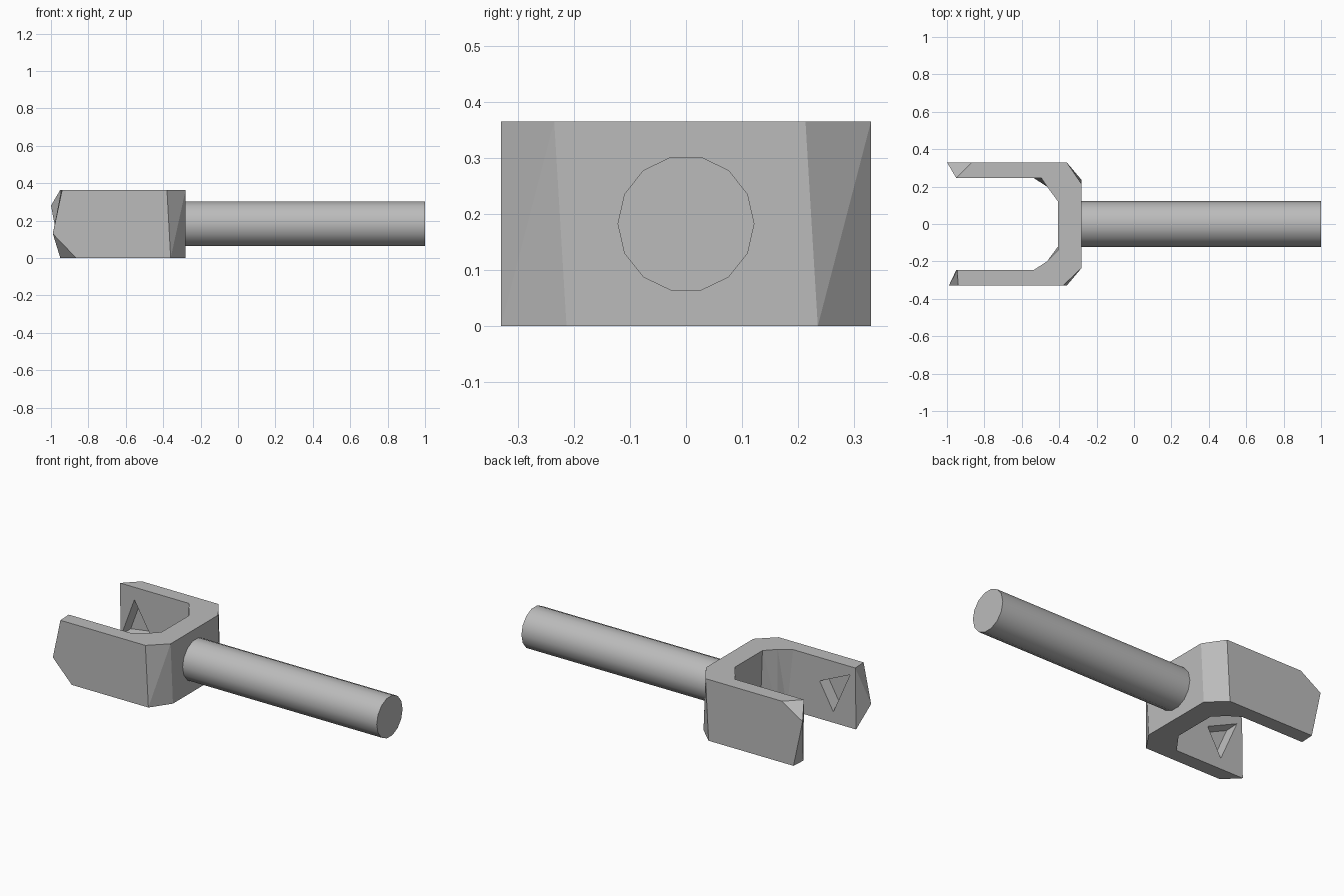
import bpy, bmesh
from math import pi
from mathutils import Matrix, Vector

cube = bpy.data.objects.get("Cube")
if cube:
    bpy.data.objects.remove(cube, do_unlink=True)

HEIGHT = 0.365
MID = HEIGHT / 2

steel = bpy.data.materials.new("grey_steel")
steel.use_nodes = True
colour = (0.5, 0.5, 0.5, 1)
steel.diffuse_color = colour
steel.node_tree.nodes["Principled BSDF"].inputs["Base Color"].default_value = colour


def make_object(name, bm):
    bmesh.ops.recalc_face_normals(bm, faces=bm.faces[:])
    mesh = bpy.data.meshes.new(name)
    bm.to_mesh(mesh)
    bm.free()
    mesh.materials.append(steel)
    obj = bpy.data.objects.new(name, mesh)
    bpy.context.collection.objects.link(obj)
    return obj


# Half of the yoke: outline from the outer seam, round the arm, to the inner seam
TOP = [(-.28, 0), (-.28, .213), (-.36, .33), (-.865, .33), (-.95, .245),
       (-.495, .245), (-.465, .2), (-.406, .12), (-.406, 0)]
BOTTOM = [(-.28, 0), (-.28, .235), (-.38, .33), (-.94, .33), (-.945, .245),
          (-.535, .245), (-.465, .2), (-.406, .14), (-.406, 0)]
TIP_EDGE = 3  # outline edge that forms the pointed arm end


def add_half(bm, tip, turn):
    def vert(x, y, z):
        return bm.verts.new(turn @ Vector((x, y, z)))
    top = [vert(x, y, HEIGHT) for x, y in TOP]
    low = [vert(x, y, 0) for x, y in BOTTOM]
    point = vert(*tip)
    bm.faces.new(top)
    bm.faces.new(low)
    for i in range(len(top) - 1):
        a, b, c, d = low[i], low[i + 1], top[i + 1], top[i]
        if i == TIP_EDGE:
            for pair in ((a, b), (b, c), (c, d)):
                bm.faces.new((point, *pair))
        elif i == TIP_EDGE - 1:
            bm.faces.new((a, b, point, c, d))
        else:
            bm.faces.new((a, b, c, d))


half_turn = (Matrix.Translation((0, 0, MID)) @ Matrix.Rotation(pi, 4, 'X')
             @ Matrix.Translation((0, 0, -MID)))
bm = bmesh.new()
add_half(bm, (-1, .33, .28), Matrix.Identity(4))
add_half(bm, (-.99, .33, HEIGHT - .13), half_turn)
bmesh.ops.remove_doubles(bm, verts=bm.verts[:], dist=0.0005)
bmesh.ops.triangulate(bm, faces=[f for f in bm.faces if len(f.verts) == 4])
yoke = make_object("yoke", bm)


# Triangular blind sockets in the inner faces of both arms
def cut_socket(name, corners, side):
    bm = bmesh.new()
    mid = sum((Vector(c) for c in corners), Vector((0, 0))) / 3
    rings = []
    for y, scale in ((.2, 1), (.245, 1), (.305, .8)):
        pts = [mid + (Vector(c) - mid) * scale for c in corners]
        rings.append([bm.verts.new((p.x, side * y, p.y)) for p in pts])
    bm.faces.new(rings[0])
    bm.faces.new(rings[-1])
    for r, s in zip(rings, rings[1:]):
        for i in range(3):
            j = (i + 1) % 3
            bm.faces.new((r[i], r[j], s[j], s[i]))
    cutter = make_object(name, bm)
    cutter.hide_render = True
    mod = yoke.modifiers.new(name, 'BOOLEAN')
    mod.operation = 'DIFFERENCE'
    mod.solver = 'EXACT'
    mod.object = cutter
    bpy.context.view_layer.objects.active = yoke
    bpy.ops.object.modifier_apply(modifier=name)
    bpy.data.objects.remove(cutter, do_unlink=True)


cut_socket("back_socket", [(-.94, .06), (-.74, .09), (-.855, .29)], 1)
cut_socket("front_socket", [(-.91, .315), (-.71, .225), (-.80, .065)], -1)

# Faceted shaft
START, END = -.3, 1
bm = bmesh.new()
place = (Matrix.Translation(((START + END) / 2, 0, MID))
         @ Matrix.Rotation(pi / 2, 4, 'Y'))
bmesh.ops.create_cone(bm, cap_ends=True, segments=14, radius1=.122,
                      radius2=.122, depth=END - START, matrix=place)
shaft = make_object("shaft", bm)

# Soft shading round the shaft, crisp end rims
bpy.ops.object.select_all(action='DESELECT')
shaft.select_set(True)
bpy.context.view_layer.objects.active = shaft
bpy.ops.object.shade_smooth_by_angle(angle=pi / 6)
